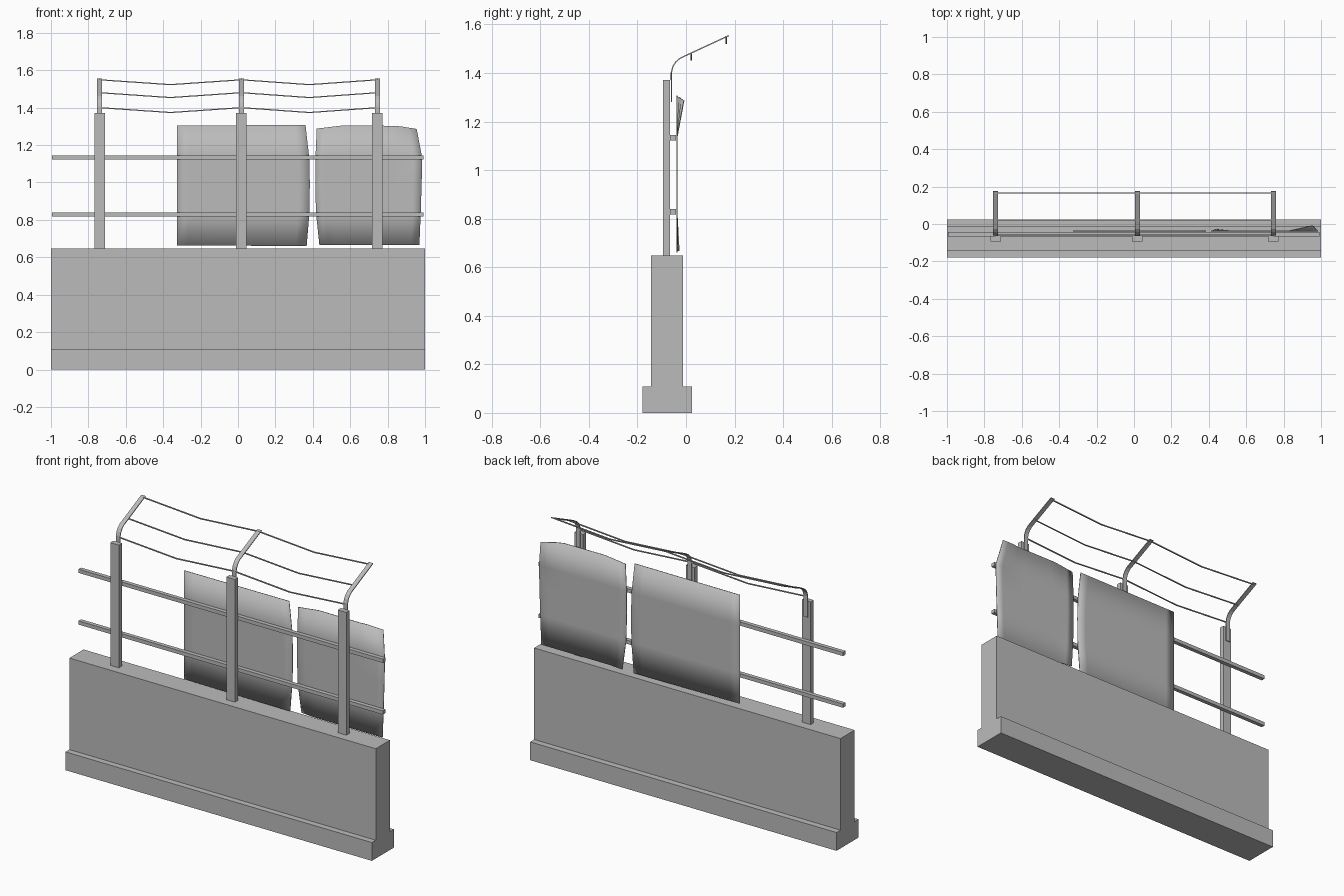
import bpy
import bmesh
from mathutils import Vector

cube = bpy.data.objects.get("Cube")
if cube:
    bpy.data.objects.remove(cube, do_unlink=True)

grey = bpy.data.materials.new("plain grey")
grey.use_nodes = True
COLOUR = (0.5, 0.5, 0.5, 1)
grey.diffuse_color = COLOUR
grey.node_tree.nodes["Principled BSDF"].inputs["Base Color"].default_value = COLOUR


def finish(name, bm):
    bmesh.ops.recalc_face_normals(bm, faces=bm.faces)
    mesh = bpy.data.meshes.new(name)
    bm.to_mesh(mesh)
    bm.free()
    mesh.materials.append(grey)
    obj = bpy.data.objects.new(name, mesh)
    bpy.context.collection.objects.link(obj)
    return obj


def extrude_x(name, profile, x0, x1):
    """Sweep a closed (y, z) profile along x."""
    bm = bmesh.new()
    face = bm.faces.new([bm.verts.new((x0, y, z)) for y, z in profile])
    new = bmesh.ops.extrude_face_region(bm, geom=[face])["geom"]
    verts = [v for v in new if isinstance(v, bmesh.types.BMVert)]
    bmesh.ops.translate(bm, verts=verts, vec=(x1 - x0, 0, 0))
    return finish(name, bm)


def box(name, x0, x1, y0, y1, z0, z1):
    return extrude_x(name, [(y0, z0), (y1, z0), (y1, z1), (y0, z1)], x0, x1)


def smooth(obj):
    bpy.ops.object.select_all(action="DESELECT")
    obj.select_set(True)
    bpy.context.view_layer.objects.active = obj
    bpy.ops.object.shade_smooth_by_angle()


# Concrete wall with a wider footing
FOOT = 0.108
extrude_x("concrete_wall", [
    (-0.18, 0), (0.025, 0), (0.025, FOOT), (-0.012, FOOT),
    (-0.012, 0.648), (-0.144, 0.648), (-0.144, FOOT), (-0.18, FOOT)], -1, 1)

# Posts, each with a bent flat strip leaning backwards
POSTS = {"right": -0.74, "middle": 0.018, "left": 0.745}
ARM = [(-0.062, 1.28), (-0.062, 1.405), (-0.056, 1.428), (-0.044, 1.447),
       (-0.027, 1.462), (0, 1.475), (0.175, 1.556)]
for side, x in POSTS.items():
    box(side + "_post", x - 0.028, x + 0.028, -0.094, -0.065, 0.645, 1.372)
    under = []
    for i, p in enumerate(ARM):
        a, b = ARM[max(i - 1, 0)], ARM[min(i + 1, len(ARM) - 1)]
        d = (Vector(b) - Vector(a)).normalized()
        under.append((p[0] + d.y * 0.005, p[1] - d.x * 0.005))
    extrude_x(side + "_arm", ARM + under[::-1], x - 0.0135, x + 0.0135)

# Horizontal rails
for label, z in (("lower", 0.828), ("upper", 1.133)):
    box(label + "_rail", -0.995, 0.992, -0.066, -0.042, z - 0.011, z + 0.011)

# Sagging wires between the arms
stops = list(POSTS.values())
WIRE_PATH = [(stops[0], 0), ((stops[0] + stops[1]) / 2, 0.026), (stops[1], 0),
             ((stops[1] + stops[2]) / 2, 0.026), (stops[2], 0)]
for label, y, z in (("lower", -0.06, 1.4), ("middle", 0.022, 1.48), ("top", 0.166, 1.549)):
    bm = bmesh.new()
    r = 0.003
    rings = [[bm.verts.new((x, y + dy, z - sag + dz))
              for dy, dz in ((-r, -r), (r, -r), (r, r), (-r, r))]
             for x, sag in WIRE_PATH]
    for a, b in zip(rings, rings[1:]):
        for i in range(4):
            j = (i + 1) % 4
            bm.faces.new((a[i], a[j], b[j], b[i]))
    bm.faces.new(rings[0])
    bm.faces.new(rings[-1])
    finish(label + "_wire", bm)


# Thin sheets spanned between a left and a right edge
def sheet(name, edge_a, edge_b, shape, columns=12):
    bm = bmesh.new()
    rows = []
    for a, b in zip(edge_a, edge_b):
        row = []
        for i in range(columns + 1):
            t = i / columns
            x, z = Vector(a).lerp(Vector(b), t)
            dy, dz = shape(t, z)
            row.append(bm.verts.new((x, -0.038 + dy, z + dz)))
        rows.append(row)
    for low, high in zip(rows, rows[1:]):
        for i in range(columns):
            bm.faces.new((low[i], low[i + 1], high[i + 1], high[i]))
    obj = finish(name, bm)
    mod = obj.modifiers.new("thickness", "SOLIDIFY")
    mod.thickness = 0.004
    mod.offset = 0
    smooth(obj)


def curled(t, z):
    """Top outer corner folds back; lower inner corner lifts slightly."""
    up = max(0, (z - 1.13) / 0.16)
    fold = max(0, (t - 0.75) / 0.25) * up
    lift = max(0, 1 - t / 0.17) * max(0, (0.83 - z) / 0.17)
    arch = 0.017 * min(1, t / 0.25, (1 - t) / 0.2) * min(1, up)
    return 0.03 * fold + 0.01 * lift, arch


sheet("large_sheet",
      [(-0.325, z) for z in (0.664, 0.84, 1.0, 1.13, 1.305)],
      [(0.367, 0.66), (0.382, 0.84), (0.384, 1.0), (0.381, 1.13), (0.361, 1.307)],
      lambda t, z: (0, 0))
sheet("curled_sheet",
      [(0.435, 0.666), (0.417, 0.84), (0.413, 1.0), (0.414, 1.13), (0.421, 1.288)],
      [(0.97, 0.666), (0.977, 0.84), (0.982, 1.0), (0.985, 1.13), (0.955, 1.286)],
      curled)
